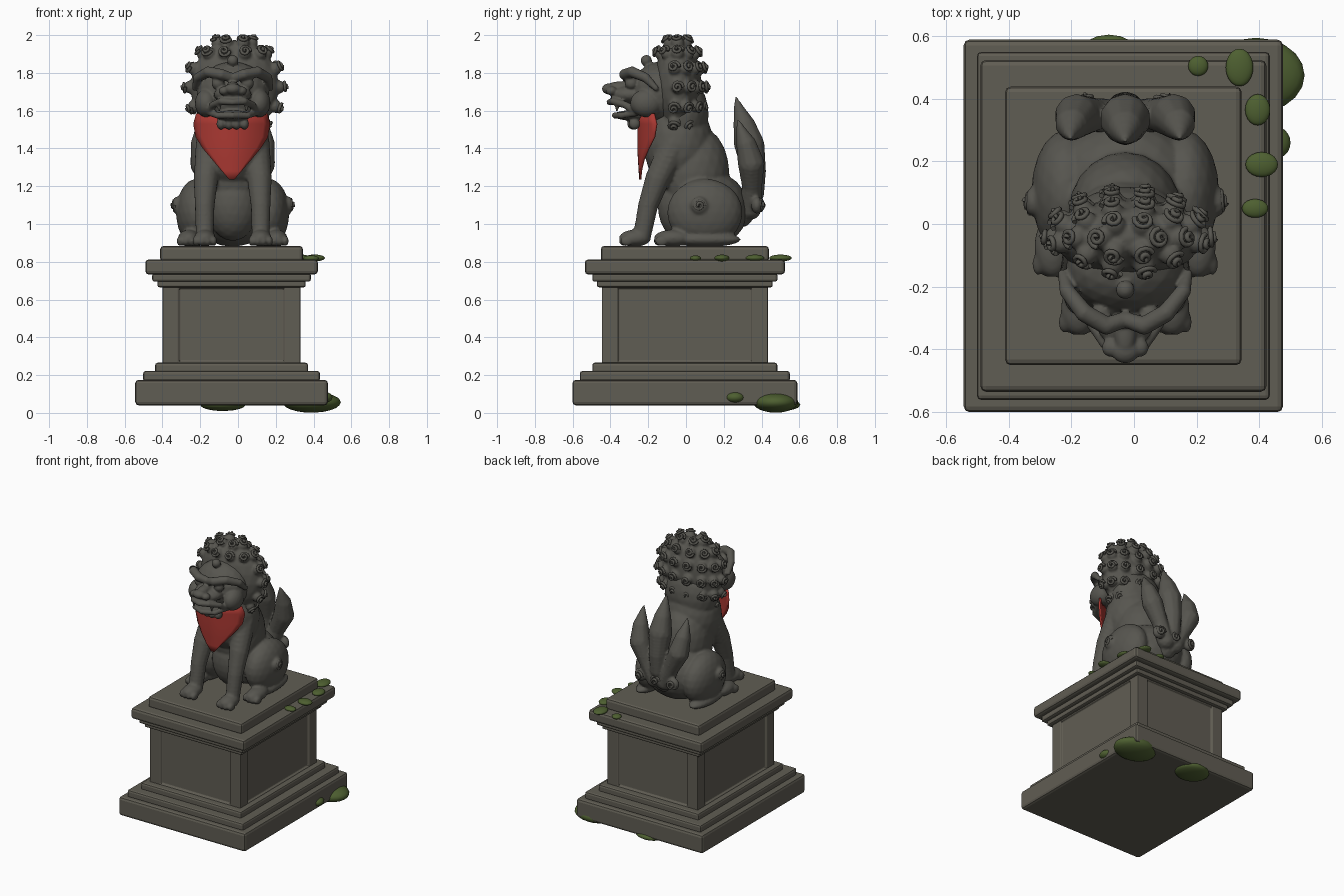
import bpy, bmesh, math
from math import sin, cos, pi, radians
from mathutils import Matrix, Vector

if "Cube" in bpy.data.objects:
    bpy.data.objects.remove(bpy.data.objects["Cube"])

CX = -0.028  # the statue's own centre line


def material(name, rgb):
    m = bpy.data.materials.new(name)
    m.use_nodes = True
    m.diffuse_color = (*rgb, 1)
    bsdf = m.node_tree.nodes["Principled BSDF"]
    bsdf.inputs["Base Color"].default_value = (*rgb, 1)
    bsdf.inputs["Roughness"].default_value = 0.9
    return m


STATUE = material("statue_stone", (0.095, 0.092, 0.079))
STONE = material("pedestal_stone", (0.118, 0.11, 0.087))
RED = material("red_cloth", (0.4, 0.04, 0.032))
MOSS = material("moss_green", (0.075, 0.115, 0.03))


def link(name, data, mat):
    ob = bpy.data.objects.new(name, data)
    data.materials.append(mat)
    bpy.context.collection.objects.link(ob)
    return ob


def finish(name, bm, mat, smooth=False):
    me = bpy.data.meshes.new(name)
    bmesh.ops.recalc_face_normals(bm, faces=bm.faces)
    for f in bm.faces:
        f.smooth = smooth
    bm.to_mesh(me)
    bm.free()
    return link(name, me, mat)


def blob(bm, loc, r, mirror=True, sub=3):
    """Ellipsoid in statue coordinates, mirrored when off the centre line."""
    r = (r, r, r) if isinstance(r, float) else r
    for s in ((1, -1) if mirror and abs(loc[0]) > 1e-4 else (1,)):
        m = Matrix.Translation((CX + s * loc[0], loc[1], loc[2])) @ Matrix.Diagonal((*r, 1))
        bmesh.ops.create_icosphere(bm, subdivisions=sub, radius=1, matrix=m)


def limb(bm, path, steps=6):
    """Tapered limb through (x, y, z, radius) stations."""
    for a, b in zip(path, path[1:]):
        for i in range(steps + 1):
            p = Vector(a).lerp(Vector(b), i / steps)
            blob(bm, p[:3], p[3], sub=2)


def sculpt(name, bm, voxel, passes=3):
    """Fuse overlapping blobs into one carved skin."""
    ob = finish(name, bm, STATUE, True)
    rm = ob.modifiers.new("fuse", 'REMESH')
    rm.mode, rm.voxel_size, rm.use_smooth_shade = 'VOXEL', voxel, True
    sm = ob.modifiers.new("soften", 'SMOOTH')
    sm.factor, sm.iterations = 0.5, passes
    return ob


# ---------- pedestal ----------
def slab(name, hx, hy, z0, z1, bevel, panels=False):
    bm = bmesh.new()
    m = Matrix.Translation((-0.034, -0.006, (z0 + z1) / 2)) @ Matrix.Diagonal((2 * hx, 2 * hy, z1 - z0, 1))
    bmesh.ops.create_cube(bm, size=1, matrix=m)
    if panels:  # sunken panel on each side
        bm.normal_update()
        sides = [f for f in bm.faces if abs(f.normal.z) < 0.5]
        bmesh.ops.inset_individual(bm, faces=sides, thickness=0.12)
        bmesh.ops.inset_individual(bm, faces=sides, thickness=0.006, depth=-0.014)
    ob = finish(name, bm, STONE)
    bv = ob.modifiers.new("worn_edges", 'BEVEL')
    bv.width, bv.segments, bv.limit_method = bevel, 2, 'ANGLE'
    return ob


slab("base_slab", 0.51, 0.595, 0.04, 0.175, 0.018)
slab("base_step", 0.468, 0.556, 0.165, 0.222, 0.014)
slab("base_moulding", 0.405, 0.49, 0.21, 0.266, 0.014)
slab("pedestal_body", 0.365, 0.44, 0.185, 0.745, 0.005, panels=True)
slab("neck_moulding", 0.392, 0.465, 0.665, 0.705, 0.01)
slab("cornice_step", 0.42, 0.49, 0.695, 0.74, 0.012)
slab("cornice_slab", 0.457, 0.53, 0.733, 0.812, 0.018)
slab("statue_plinth", 0.378, 0.445, 0.8, 0.884, 0.018)

# ---------- moss ----------
bm = bmesh.new()
for x, y, z, rx, ry, rz in (
        (0.205, 0.505, 0.815, 0.032, 0.032, 0.016), (0.337, 0.5, 0.82, 0.044, 0.06, 0.018),
        (0.395, 0.365, 0.82, 0.04, 0.05, 0.018), (0.408, 0.19, 0.82, 0.052, 0.04, 0.018),
        (0.387, 0.05, 0.818, 0.042, 0.03, 0.016), (0.39, 0.475, 0.056, 0.155, 0.12, 0.055),
        (0.455, 0.26, 0.082, 0.045, 0.05, 0.03), (-0.08, 0.5, 0.043, 0.12, 0.105, 0.033)):
    blob(bm, (x - CX, y, z), (rx, ry, rz), mirror=False)
finish("moss_patches", bm, MOSS, True)

# ---------- body ----------
body = bmesh.new()
blob(body, (0, -0.04, 1.42), (0.195, 0.185, 0.24))
blob(body, (0, 0.04, 1.27), (0.18, 0.19, 0.26))
blob(body, (0, 0.13, 1.08), (0.24, 0.2, 0.2))
blob(body, (0, -0.02, 1.58), (0.19, 0.14, 0.2))
blob(body, (0, -0.02, 1.1), (0.14, 0.13, 0.19))
blob(body, (0.19, 0.1, 1.06), (0.11, 0.2, 0.18))
limb(body, [(0.115, -0.06, 1.42, 0.085), (0.142, -0.15, 1.24, 0.068),
            (0.148, -0.2, 1.1, 0.055), (0.148, -0.23, 0.95, 0.05)])


def foot(x, y, length):
    blob(body, (x, y, 0.925), (0.058, length, 0.045))
    for k in (-1.5, -0.5, 0.5, 1.5):
        front = y - length + 0.03 + 0.008 * abs(k)
        blob(body, (x + k * 0.031, front, 0.91), (0.018, 0.036, 0.028))


foot(0.148, -0.27, 0.085)
foot(0.232, -0.07, 0.1)
blob(body, (0.215, 0.1, 0.918), (0.07, 0.19, 0.04))
blob(body, (0.3, 0.07, 1.1), (0.02, 0.045, 0.045))
sculpt("lion_body", body, 0.009, 3)

# ---------- tail with three flame lobes ----------
tail = bmesh.new()
limb(tail, [(0, 0.29, 1.05, 0.07), (0, 0.36, 1.16, 0.055), (0, 0.36, 1.28, 0.065),
            (0, 0.335, 1.42, 0.082), (0, 0.31, 1.52, 0.06), (0, 0.28, 1.61, 0.028), (0, 0.265, 1.67, 0.006)])
limb(tail, [(0.04, 0.34, 1.08, 0.06), (0.1, 0.35, 1.2, 0.055), (0.155, 0.345, 1.32, 0.072),
            (0.17, 0.32, 1.42, 0.055), (0.175, 0.29, 1.5, 0.025), (0.175, 0.275, 1.55, 0.006)])
for x in (0, 0.13):
    blob(tail, (x, 0.375, 1.1), (0.045, 0.03, 0.045))
sculpt("tail", tail, 0.008, 2)

# ---------- head ----------
head = bmesh.new()
blob(head, (0, -0.14, 1.69), (0.19, 0.15, 0.17))
blob(head, (0, -0.29, 1.685), (0.1, 0.11, 0.052))
blob(head, (0, -0.28, 1.575), (0.095, 0.105, 0.028))
blob(head, (0, -0.345, 1.725), (0.035, 0.08, 0.03))
blob(head, (0, -0.405, 1.715), (0.045, 0.04, 0.03))
blob(head, (0.045, -0.395, 1.705), (0.03, 0.03, 0.024))
blob(head, (0.14, -0.21, 1.64), (0.06, 0.085, 0.075))
blob(head, (0.078, -0.29, 1.745), 0.034)
blob(head, (0, -0.21, 1.865), 0.03)
limb(head, [(0, -0.305, 1.772, 0.026), (0.06, -0.325, 1.792, 0.03), (0.13, -0.285, 1.805, 0.03),
            (0.185, -0.215, 1.775, 0.026), (0.2, -0.16, 1.72, 0.016)])
limb(head, [(0, -0.405, 1.645, 0.017), (0.06, -0.385, 1.65, 0.02), (0.105, -0.32, 1.63, 0.02),
            (0.12, -0.26, 1.59, 0.02), (0.08, -0.34, 1.575, 0.018), (0, -0.375, 1.575, 0.018)])
limb(head, [(0.072, -0.365, 1.64, 0.014), (0.072, -0.365, 1.6, 0.007)])
for x in (0.02, 0.062):
    blob(head, (x, -0.265 - (0.1 - x) * 0.2, 1.53), (0.024, 0.03, 0.03))
sculpt("face", head, 0.0065, 2)

# ---------- mane with spiral curls ----------
mane = bmesh.new()
curls = bpy.data.curves.new("spiral_curls", 'CURVE')
curls.dimensions, curls.bevel_depth = '3D', 0.0085
curls.bevel_resolution, curls.use_fill_caps = 1, True


def spiral(loc, normal, size, turn=1):
    frame = Matrix.Translation(loc) @ Vector(normal).to_track_quat('Z', 'Y').to_matrix().to_4x4()
    count = 20
    sp = curls.splines.new('POLY')
    sp.points.add(count - 1)
    for i, pt in enumerate(sp.points):
        t = i / (count - 1)
        a, r = turn * t * 3.4 * pi, size * (1 - 0.9 * t)
        pt.co = (*(frame @ Vector((r * cos(a), r * sin(a), 0.018 * t))), 1)


centre, radii = Vector((0.01, -0.045, 1.725)), Vector((0.235, 0.128, 0.25))
blob(mane, centre, radii, mirror=False)
for row, (elev, count) in enumerate(((-48, 9), (-24, 13), (0, 14), (23, 13), (45, 10), (68, 6))):
    for k in range(count):
        az = 2 * pi * (k + 0.5) / count + pi / 2
        e = radians(elev)
        d = Vector((cos(e) * cos(az), cos(e) * sin(az), sin(e)))
        p = centre + Vector(map(lambda a, b: a * b, d, radii))
        if p.y < -0.1 and p.z < 1.83:
            continue  # leave the face clear
        n = Vector(map(lambda a, b: a / b, d, radii)).normalized()
        blob(mane, p, 0.036, mirror=False, sub=2)
        spiral(p + n * 0.026 + Vector((CX, 0, 0)), n, 0.031, 1 if d.x > 0 else -1)
sculpt("mane", mane, 0.0085, 2)

for s in (1, -1):
    spiral((CX + s * 0.305, 0.07, 1.1), (s, 0, 0), 0.036, s)
    spiral((CX + s * 0.13, 0.395, 1.1), (s * 0.3, 1, 0), 0.034, s)
spiral((CX, 0.395, 1.1), (0, 1, 0), 0.034)
link("spiral_curls", curls, STATUE)

# ---------- bib ----------
bm = bmesh.new()
rows = []
for z, w in ((1.585, 0.185), (1.53, 0.2), (1.46, 0.188), (1.4, 0.15), (1.34, 0.1), (1.28, 0.05), (1.235, 0.012)):
    row = []
    for i in range(13):
        x = w * (i / 6 - 1)
        y = -0.252 + 2.4 * x * x + 0.06 * max(0, 1.4 - z)
        row.append(bm.verts.new((CX - 0.005 + x, y, z)))
    rows.append(row)
for a, b in zip(rows, rows[1:]):
    for i in range(12):
        bm.faces.new((a[i], a[i + 1], b[i + 1], b[i]))
bib = finish("bib", bm, RED, True)
sol = bib.modifiers.new("cloth", 'SOLIDIFY')
sol.thickness, sol.offset = 0.012, 0
